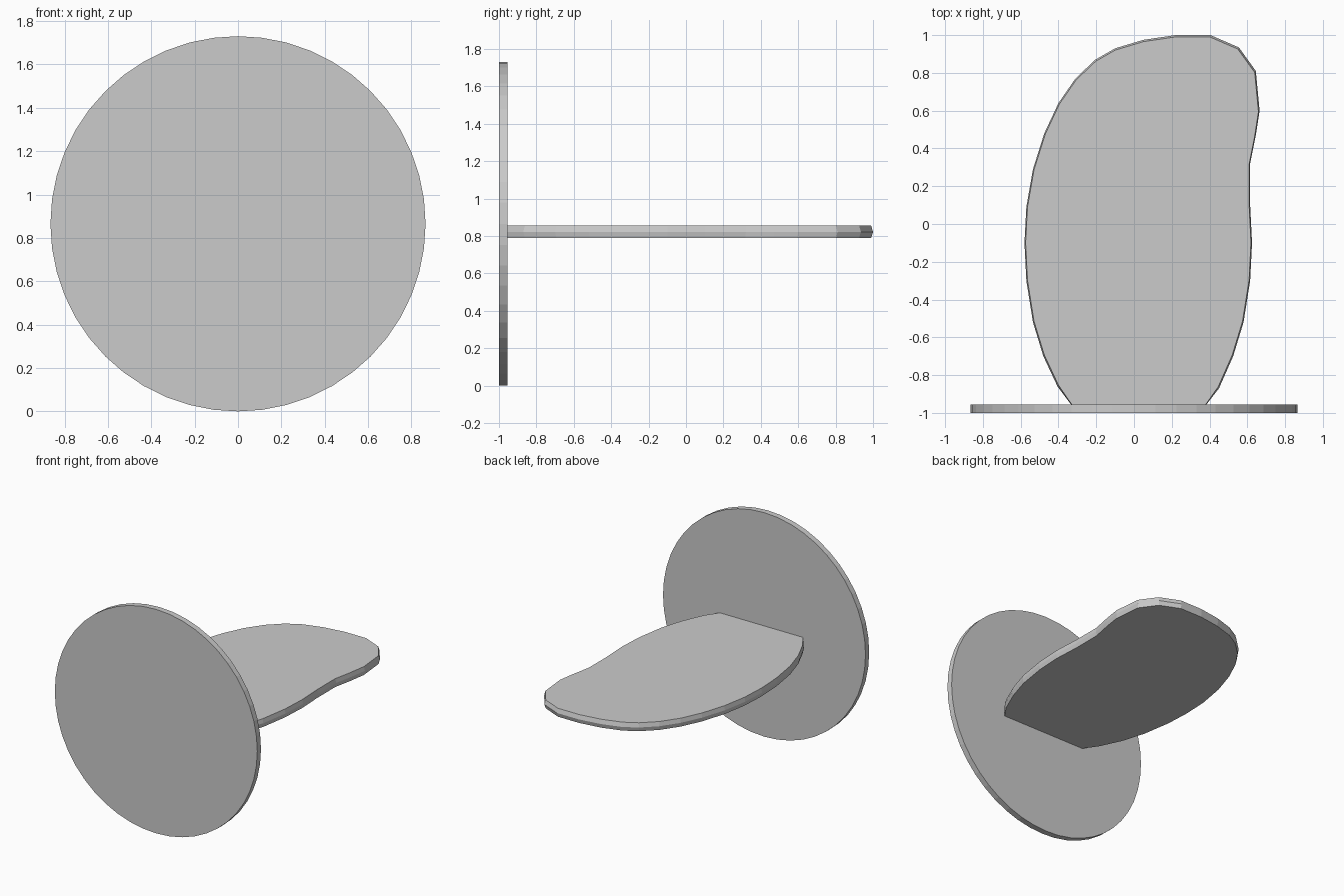
import bpy, bmesh, math

if "Cube" in bpy.data.objects:
    bpy.data.objects.remove(bpy.data.objects["Cube"])

# Upright round disc at the front
bpy.ops.mesh.primitive_cylinder_add(vertices=48, radius=0.865, depth=0.045,
                                    location=(0, -0.9775, 0.865),
                                    rotation=(math.pi / 2, 0, 0))
disc = bpy.context.object
disc.name = "round_disc"
bpy.ops.object.shade_smooth_by_angle(angle=math.radians(5))

# Flat blade standing out from the back of the disc (outline in x, y)
outline = [(-0.33, -0.96), (0.38, -0.96), (0.45, -0.87), (0.525, -0.7), (0.58, -0.52),
           (0.615, -0.3), (0.625, -0.1), (0.615, 0.1), (0.615, 0.32), (0.645, 0.47),
           (0.665, 0.6), (0.645, 0.81), (0.555, 0.935), (0.405, 1.0), (0.22, 1.0),
           (0.05, 0.975), (-0.1, 0.93), (-0.205, 0.87), (-0.31, 0.77), (-0.4, 0.64),
           (-0.475, 0.48), (-0.535, 0.29), (-0.57, 0.09), (-0.58, -0.1), (-0.57, -0.3),
           (-0.535, -0.52), (-0.48, -0.7), (-0.405, -0.86)]


def ring(bm, z, scale):
    """One outline loop, slightly scaled about the blade centre."""
    return [bm.verts.new((0.04 + (x - 0.04) * scale, y * scale if y > -0.95 else y, z))
            for x, y in outline]


bm = bmesh.new()
rings = [ring(bm, z, s) for z, s in ((0.79, 0.99), (0.822, 1.0), (0.855, 0.99))]
n = len(outline)
for low, high in zip(rings, rings[1:]):
    for i in range(n):
        j = (i + 1) % n
        bm.faces.new((low[i], low[j], high[j], high[i]))
bm.faces.new(rings[0][::-1])
bm.faces.new(rings[-1])
bmesh.ops.recalc_face_normals(bm, faces=bm.faces[:])
mesh = bpy.data.meshes.new("blade")
bm.to_mesh(mesh)
bm.free()
blade = bpy.data.objects.new("blade", mesh)
bpy.context.collection.objects.link(blade)
